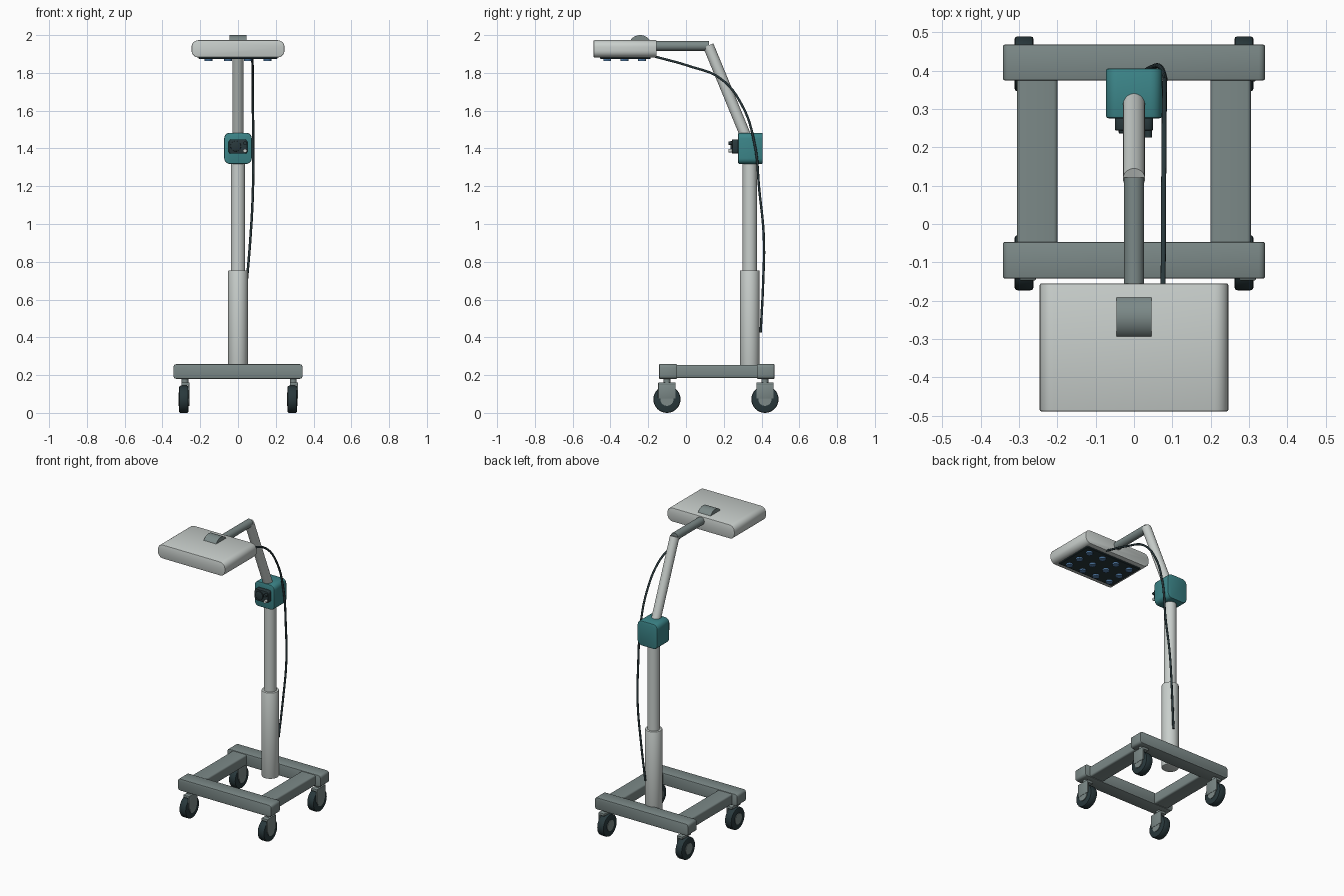
import bpy, bmesh, math
from mathutils import Vector

if "Cube" in bpy.data.objects:
    bpy.data.objects.remove(bpy.data.objects["Cube"])


def mat(name, r, g, b):
    m = bpy.data.materials.new(name)
    m.diffuse_color = (r, g, b, 1)
    m.use_nodes = True
    m.node_tree.nodes["Principled BSDF"].inputs["Base Color"].default_value = m.diffuse_color
    return m


PALE = mat("pale grey", 0.58, 0.62, 0.60)
FRAME = mat("frame grey", 0.20, 0.25, 0.245)
TEAL = mat("teal", 0.045, 0.235, 0.25)
DARK = mat("dark rubber", 0.022, 0.040, 0.045)
BLUE = mat("lamp blue", 0.10, 0.24, 0.46)


def finish(name, bm, material, smooth=True):
    bmesh.ops.recalc_face_normals(bm, faces=bm.faces)
    me = bpy.data.meshes.new(name)
    bm.to_mesh(me)
    bm.free()
    ob = bpy.data.objects.new(name, me)
    bpy.context.collection.objects.link(ob)
    me.materials.append(material)
    if smooth:
        bpy.ops.object.select_all(action='DESELECT')
        bpy.context.view_layer.objects.active = ob
        ob.select_set(True)
        bpy.ops.object.shade_smooth_by_angle(angle=math.radians(35))
    return ob


def box(name, lo, hi, material, bevel=0.0, axis=None, segments=3, soft=0.0):
    """Box between two corners; bevel edges along one axis, then soften the rest."""
    lo, hi = Vector(lo), Vector(hi)
    bm = bmesh.new()
    bmesh.ops.create_cube(bm, size=1)
    for v in bm.verts:
        v.co = (lo + hi) / 2 + v.co * (hi - lo)
    if bevel:
        edges = [e for e in bm.edges if axis is None or
                 abs((e.verts[0].co - e.verts[1].co).normalized()[axis]) > 0.9]
        bmesh.ops.bevel(bm, geom=edges, offset=bevel, segments=segments,
                        profile=0.5, affect='EDGES')
    if soft:
        rim = [e for e in bm.edges if len(e.link_faces) == 2
               and e.calc_face_angle(0) > math.radians(60)]
        bmesh.ops.bevel(bm, geom=rim, offset=soft, segments=2,
                        profile=0.5, affect='EDGES')
    return finish(name, bm, material)


def rod(name, a, b, radius, material, sides=32, bevel=0.0):
    """Capped cylinder from a to b with optional rounded rims."""
    a, b = Vector(a), Vector(b)
    bm = bmesh.new()
    bmesh.ops.create_cone(bm, cap_ends=True, segments=sides, radius1=radius,
                          radius2=radius, depth=(b - a).length)
    if bevel:
        rim = [e for e in bm.edges if any(len(f.verts) > 4 for f in e.link_faces)]
        bmesh.ops.bevel(bm, geom=rim, offset=bevel, segments=2,
                        profile=0.5, affect='EDGES')
    turn = (b - a).to_track_quat('Z', 'Y')
    for v in bm.verts:
        v.co = turn @ v.co + (a + b) / 2
    return finish(name, bm, material)


# Rolling base: two cross bars and two side rails
for label, y0, y1 in (("front", -0.142, -0.047), ("back", 0.375, 0.468)):
    box(label + "_cross_bar", (-0.342, y0, 0.18), (0.342, y1, 0.258),
        FRAME, 0.016, 1, 3, 0.004)
for label, s in (("left", -1), ("right", 1)):
    box(label + "_side_rail", (s * 0.2525 - 0.0525, -0.06, 0.184),
        (s * 0.2525 + 0.0525, 0.385, 0.254), FRAME, 0.010, 1)

# Casters: stem, top bracket, side plate, tyre and hub
for lx, x in (("left", -0.287), ("right", 0.287)):
    for ly, y in (("front", -0.101), ("back", 0.418)):
        tag = f"{ly}_{lx}_caster_"
        rod(tag + "stem", (x + 0.006, y, 0.15), (x + 0.006, y, 0.19), 0.018, FRAME, 16)
        box(tag + "bracket", (x - 0.012, y - 0.046, 0.145),
            (x + 0.031, y + 0.046, 0.162), FRAME, 0.003, None, 2)
        box(tag + "side_plate", (x + 0.022, y - 0.046, 0.075),
            (x + 0.031, y + 0.046, 0.158), FRAME, 0.003, None, 2)
        rod(tag + "tyre", (x - 0.025, y, 0.072), (x + 0.025, y, 0.072),
            0.072, DARK, 32, 0.008)
        rod(tag + "hub", (x - 0.028, y, 0.072), (x + 0.029, y, 0.072), 0.035, FRAME, 24)

# Telescopic mast
MY = 0.338
rod("lower_mast", (0, MY, 0.185), (0, MY, 0.755), 0.052, PALE, 32, 0.004)
rod("upper_mast", (0, MY, 0.70), (0, MY, 1.36), 0.038, PALE)

# Joint housing with control panel and knobs
box("joint_housing", (-0.073, 0.276, 1.318), (0.073, 0.406, 1.483),
    TEAL, 0.030, 1, 5, 0.006)
box("control_panel", (-0.050, 0.244, 1.372), (0.050, 0.282, 1.448),
    DARK, 0.014, 1, 3, 0.004)
rod("main_knob", (-0.012, 0.236, 1.412), (-0.012, 0.250, 1.412), 0.028, DARK, 24, 0.003)
for i, z in enumerate((1.388, 1.428)):
    rod(f"small_knob_{i + 1}", (0.037, 0.226, z), (0.037, 0.246, z),
        0.010, PALE if i == 0 else DARK, 16)

# Sloping arm and horizontal arm
rod("sloping_arm", (0, 0.335, 1.42), (0, 0.118, 1.945), 0.029, PALE)
rod("horizontal_arm", (0, -0.17, 1.943), (0, 0.122, 1.943), 0.026, FRAME)

# Lamp head with rounded ends, lens panel and lamps
box("lamp_head", (-0.246, -0.489, 1.882), (0.246, -0.155, 1.973),
    PALE, 0.036, 1, 6, 0.004)
box("lens_panel", (-0.208, -0.455, 1.873), (0.208, -0.188, 1.886), DARK, 0.003, None, 1)
for i in range(4):
    for j in range(3):
        x, y = -0.156 + 0.104 * i, -0.417 + 0.0925 * j
        rod(f"lamp_{i + 1}_{j + 1}", (x, y, 1.863), (x, y, 1.876), 0.021, BLUE, 20)
rod("head_pivot", (-0.046, -0.243, 1.938), (0.046, -0.243, 1.938), 0.062, FRAME, 40)

# Hanging power cable
path = [(0.076, -0.17, 1.888), (0.077, 0.02, 1.835), (0.078, 0.18, 1.772),
        (0.079, 0.296, 1.63), (0.080, 0.362, 1.43), (0.079, 0.388, 1.18),
        (0.066, 0.412, 0.93), (0.045, 0.408, 0.68), (0.022, 0.395, 0.425)]
curve = bpy.data.curves.new("power_cable", 'CURVE')
curve.dimensions = '3D'
curve.bevel_depth = 0.0065
curve.bevel_resolution = 3
curve.use_fill_caps = True
curve.resolution_u = 6
spline = curve.splines.new('BEZIER')
spline.bezier_points.add(len(path) - 1)
for p, co in zip(spline.bezier_points, path):
    p.co = co
    p.handle_left_type = p.handle_right_type = 'AUTO'
curve.materials.append(DARK)
cable = bpy.data.objects.new("power_cable", curve)
bpy.context.collection.objects.link(cable)
